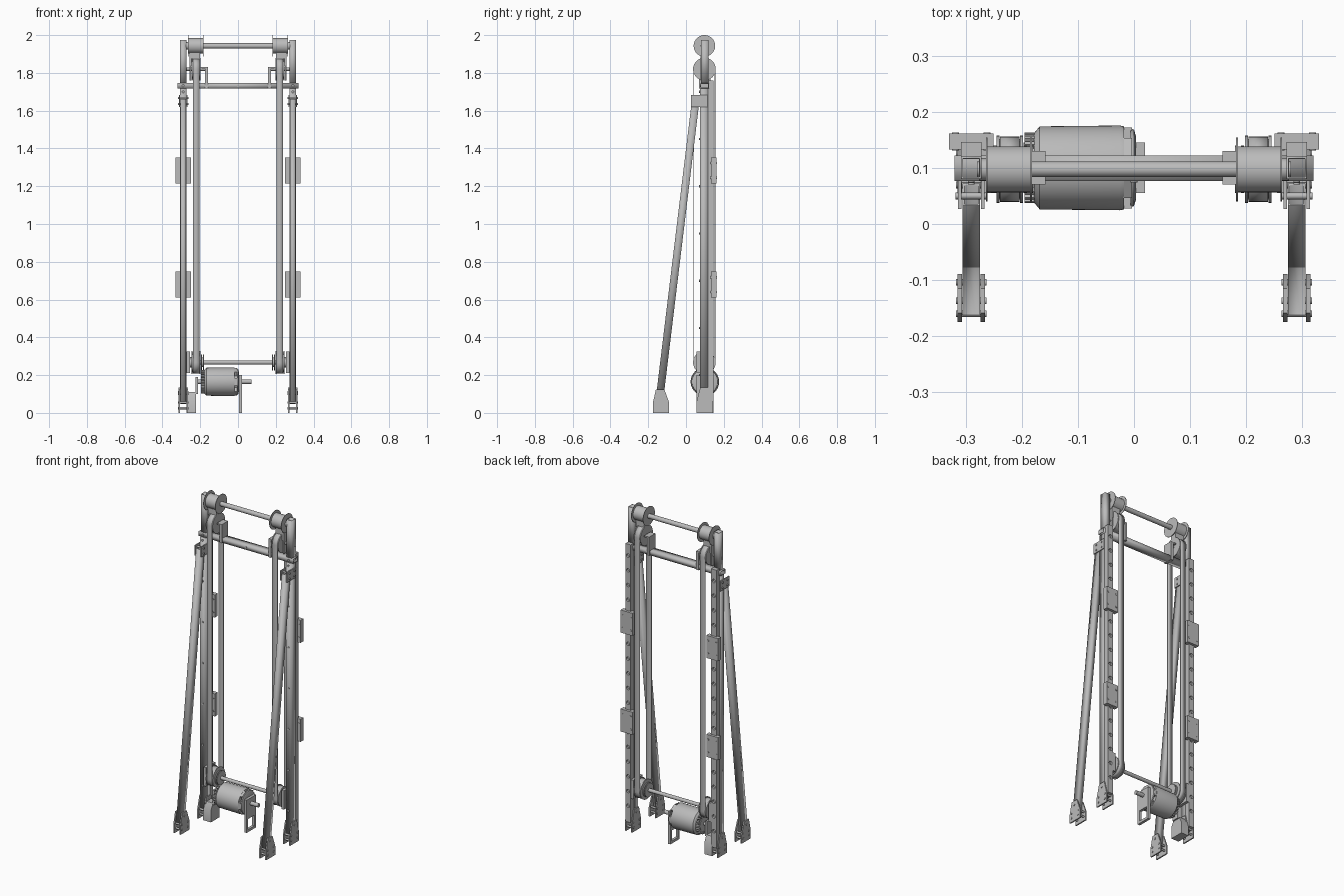
import bpy, bmesh, math
from mathutils import Vector, Matrix

if "Cube" in bpy.data.objects:
    bpy.data.objects.remove(bpy.data.objects["Cube"])

grey = bpy.data.materials.new("metal_grey")
grey.use_nodes = True
grey.diffuse_color = (0.5, 0.5, 0.5, 1)
grey.node_tree.nodes["Principled BSDF"].inputs["Base Color"].default_value = (0.5, 0.5, 0.5, 1)
parts = []


def finish(name, bm, wall=0):
    bmesh.ops.recalc_face_normals(bm, faces=bm.faces)
    mesh = bpy.data.meshes.new(name)
    bm.to_mesh(mesh)
    bm.free()
    mesh.materials.append(grey)
    ob = bpy.data.objects.new(name, mesh)
    bpy.context.collection.objects.link(ob)
    if wall:
        mod = ob.modifiers.new("wall", 'SOLIDIFY')
        mod.thickness, mod.offset = wall, -1
    parts.append(ob)
    return ob


def span(a, b):
    return (min(a, b), max(a, b))


def box(name, x, y, z, hollow=None):
    """Box from axis ranges; hollow names the open axis of a square tube."""
    bm = bmesh.new()
    bmesh.ops.create_cube(bm, size=1)
    for v in bm.verts:
        v.co = Vector([r[0] + (c + 0.5) * (r[1] - r[0]) for c, r in zip(v.co, (x, y, z))])
    if hollow is not None:
        bm.normal_update()
        caps = [f for f in bm.faces if abs(f.normal[hollow]) > 0.9]
        bmesh.ops.delete(bm, geom=caps, context='FACES_ONLY')
    return finish(name, bm, 0.005 if hollow is not None else 0)


def plate(name, outline, x0, x1):
    """Side outline in y, z extruded along x."""
    bm = bmesh.new()
    face = bm.faces.new([bm.verts.new((x0, y, z)) for y, z in outline])
    new = bmesh.ops.extrude_face_region(bm, geom=[face])["geom"]
    bmesh.ops.translate(bm, vec=(x1 - x0, 0, 0), verts=[g for g in new if isinstance(g, bmesh.types.BMVert)])
    return finish(name, bm)


def lathe(name, profile, y, z, n=40):
    """Solid turned about the x direction from x, radius pairs."""
    bm = bmesh.new()
    rings = []
    for x, r in profile:
        rings.append([bm.verts.new((x, y + r * math.cos(math.tau * i / n), z + r * math.sin(math.tau * i / n)))
                      for i in range(n)])
    for a, b in zip(rings, rings[1:]):
        for i in range(n):
            bm.faces.new((a[i], a[(i + 1) % n], b[(i + 1) % n], b[i]))
    bm.faces.new(rings[0])
    bm.faces.new(rings[-1])
    return finish(name, bm)


def rod(name, x0, x1, r, y, z, n=24):
    return lathe(name, [(x0, r), (x1, r)], y, z, n)


def spool(name, x0, x1, core, rim, y, z, t=0.005):
    s = t if x1 > x0 else -t
    return lathe(name, [(x0, rim), (x0 + s, rim), (x0 + s, core), (x1 - s, core), (x1 - s, rim), (x1, rim)], y, z)


def discs(name, points, r, depth, axis):
    """Many short cylinders in one mesh, along x (0) or y (1)."""
    bm = bmesh.new()
    turn = Matrix.Rotation(math.pi / 2, 4, 'Y' if axis == 0 else 'X')
    for p in points:
        bmesh.ops.create_cone(bm, cap_ends=True, segments=16, radius1=r, radius2=r, depth=depth,
                              matrix=Matrix.Translation(p) @ turn)
    return finish(name, bm)


def drill(ob, cutter):
    mod = ob.modifiers.new("holes", 'BOOLEAN')
    mod.operation, mod.solver, mod.object = 'DIFFERENCE', 'EXACT', cutter
    bpy.context.view_layer.objects.active = ob
    bpy.ops.object.modifier_apply(modifier=mod.name)
    parts.remove(cutter)
    bpy.data.objects.remove(cutter)


AY = 0.0975                       # shared axis of shafts and pulleys
TOP, UP, LOW, MOT = 1.943, 1.82, 0.267, 0.165


def foot(name, x, yc, h, top_shift):
    t = yc + top_shift
    shape = [(yc - .043, 0), (yc + .043, 0), (yc + .043, .055), (t + .022, h), (t - .022, h), (yc - .043, .055)]
    for k in (-1, 1):
        plate(name + "_cheek", shape, x + k * .0165, x + k * .0245)
    heads = [(x, yc + a, b) for a in (-.028, .028) for b in (.025, .055)] + [(x, t, h - .025)]
    discs(name + "_bolts", heads, .006, .055, 0)


for side, s in (("right", -1), ("left", 1)):
    px = s * 0.29
    X = lambda a, b: span(s * a, s * b)
    # Upright tube with the perforated rail behind it
    box(side + "_post", X(.272, .308), (.073, .116), (.05, 1.718), 2)
    box(side + "_post_top", X(.272, .308), (.08, .12), (1.746, 1.975), 2)
    rail = box(side + "_rail", X(.272, .308), (.116, .146), (.06, 1.76))
    drill(rail, discs("hole_cutter", [(px, .146, .16 + i * .09) for i in range(18)], .011, .024, 1))
    discs(side + "_post_screws", [(px, .073, .2 + i * .25) for i in range(7)], .006, .006, 1)
    # Carriages on the rail
    for z in (.61, 1.215):
        box(side + "_carriage", X(.25, .33), (.133, .161), (z, z + .138))
        discs(side + "_carriage_screws", [(px + a, .147, z + b) for a in (-.028, .028) for b in (.03, .108)],
              .006, .032, 1)
    # Leaning brace
    low, high = Vector((px, -.143, .05)), Vector((px, .052, 1.66))
    brace = box(side + "_brace", (-.0155, .0155), (-.02, .02), (0, (high - low).length), 2)
    brace.matrix_world = Matrix.Translation(low) @ Matrix.Rotation(-math.atan2(.195, 1.61), 4, 'X')
    # Joint between brace and post
    for k in (-1, 1):
        box(side + "_brace_joint", span(px + k * .0175, px + k * .0235), (.027, .115), (1.62, 1.682))
    discs(side + "_joint_bolts", [(px, y, z) for y in (.05, .095) for z in (1.635, 1.667)], .006, .056, 0)
    # Feet
    foot(side + "_front_foot", px, -.132, .125, -.005)
    foot(side + "_back_foot", px, AY, .135, 0)
    # Top drum and the hanger joining it to the pulley below
    spool(side + "_top_drum", s * .182, s * .264, .041, .057, AY, TOP, .003)
    rod(side + "_drum_bearing", s * .262, s * .276, .02, AY, TOP)
    box(side + "_hanger", X(.2, .25), (.077, .118), (1.84, 1.91))
    box(side + "_hanger_arm", X(.25, .256), (.077, .118), (1.76, 1.95))
    # Upper pulley, its axle and inner support
    spool(side + "_upper_pulley", s * .198, s * .245, .054, .06, AY, UP)
    rod(side + "_upper_axle", s * .158, s * .28, .009, AY, UP)
    box(side + "_pulley_support", X(.158, .174), (.07, .13), (1.718, 1.832))
    box(side + "_support_lip", X(.174, .192), (.07, .13), (1.824, 1.832))
    # Lower pulley with bearing plate and hub
    spool(side + "_lower_pulley", s * .198, s * .245, .054, .06, AY, LOW)
    spool(side + "_lower_sprocket", s * .18, s * .196, .025, .042, AY, LOW)
    box(side + "_lower_bearing_plate", X(.255, .272), (.055, .145), (.21, .325))
    rod(side + "_lower_hub", s * .24, s * .26, .028, AY, LOW)
    # Belt loop round both pulleys
    loop = [(AY + .058 * math.cos(a), c + .058 * math.sin(a))
            for c, start in ((UP, 0), (LOW, math.pi))
            for a in [start + math.pi * i / 20 for i in range(21)]]
    bm = bmesh.new()
    edge = [[bm.verts.new((s * x, y, z)) for y, z in loop] for x in (.204, .239)]
    for i in range(len(loop)):
        j = (i + 1) % len(loop)
        bm.faces.new((edge[0][i], edge[0][j], edge[1][j], edge[1][i]))
    finish(side + "_belt", bm, .004)

# Cross members
box("crossbar", (-.32, .32), (.077, .122), (1.718, 1.746), 0)
discs("crossbar_screws", [(x, .077, 1.732) for x in (-.29, 0, .29)], .006, .006, 1)
rod("top_shaft", -.28, .28, .014, AY, TOP)
rod("lower_shaft", -.26, .26, .011, AY, LOW)

# Motor: body, finned end, slotted end and shaft
MY = .1
lathe("motor_body", [(-.178, .062), (-.168, .074), (-.025, .0755), (-.018, .074)], MY, MOT, 56)
rod("motor_end_core", -.02, -.004, .05, MY, MOT, 40)
lathe("motor_cap", [(-.006, .07), (0, .068), (.004, .055)], MY, MOT, 56)
rod("motor_fin_core", -.197, -.176, .045, MY, MOT, 40)


def ring(name, count, x, r, w):
    for i in range(count):
        ob = box(name, x, r, (-w, w))
        ob.matrix_world = Matrix.Translation((0, MY, MOT)) @ Matrix.Rotation(math.tau * i / count, 4, 'X')


ring("motor_fin", 24, (-.195, -.176), (.04, .063), .004)
ring("motor_lug", 6, (-.02, -.004), (.045, .072), .02)
rod("motor_shaft", -.225, .072, .012, MY, MOT)

# Motor stand: open frame on one end, footed block on the other
for y in ((.055, .07), (.13, .145)):
    box("stand_leg", (.004, .02), y, (0, .2))
for z in ((0, .015), (.08, .2)):
    box("stand_rail", (.004, .02), (.07, .13), z)
plate("motor_side_block", [(.055, 0), (.14, 0), (.14, .07), (.12, .11), (.075, .11), (.055, .07)], -.268, -.222)
box("motor_side_arm", (-.225, -.213), (.075, .12), (.1, .19))

# Smooth round surfaces, keep edges sharp
bpy.ops.object.select_all(action='DESELECT')
for ob in parts:
    ob.select_set(True)
bpy.context.view_layer.objects.active = parts[0]
bpy.ops.object.shade_smooth_by_angle(angle=math.radians(30))
